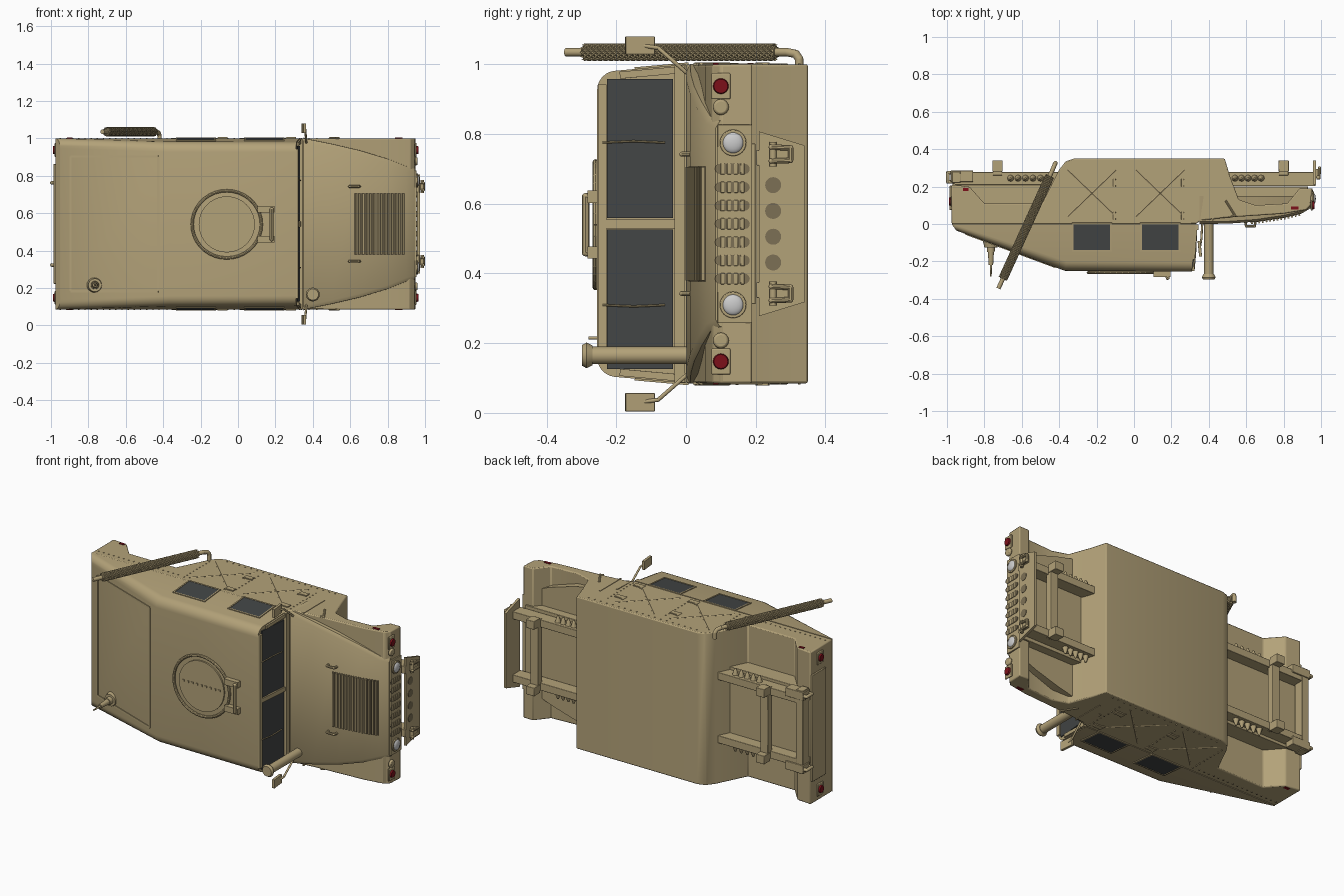
import bpy, bmesh, math
from mathutils import Vector, Matrix, Euler

if "Cube" in bpy.data.objects:
    bpy.data.objects.remove(bpy.data.objects["Cube"])

ZC = 0.5425  # mirror plane of the vehicle (it lies on its side)


def mat(name, c):
    m = bpy.data.materials.new(name)
    m.diffuse_color = (*c, 1)
    m.use_nodes = True
    m.node_tree.nodes["Principled BSDF"].inputs["Base Color"].default_value = m.diffuse_color
    return m


TAN = mat("tan", (0.45, 0.36, 0.19))
DARK = mat("dark_glass", (0.055, 0.06, 0.06))
RED = mat("red_lens", (0.2, 0.005, 0.01))
CLEAR = mat("clear_lens", (0.7, 0.7, 0.7))
SHADE = mat("shadow_tan", (0.2, 0.16, 0.09))


def finish(name, bm, m=TAN, bevel=0.0, smooth=True):
    bmesh.ops.recalc_face_normals(bm, faces=bm.faces[:])
    me = bpy.data.meshes.new(name)
    bm.to_mesh(me)
    bm.free()
    ob = bpy.data.objects.new(name, me)
    bpy.context.collection.objects.link(ob)
    me.materials.append(m)
    if bevel:
        b = ob.modifiers.new("Bevel", 'BEVEL')
        b.width, b.segments, b.limit_method = bevel, 2, 'ANGLE'
    if smooth:
        bpy.ops.object.select_all(action='DESELECT')
        ob.select_set(True)
        bpy.context.view_layer.objects.active = ob
        bpy.ops.object.shade_smooth_by_angle(angle=math.radians(35))
    return ob


def box(bm, c, s, rot=(0, 0, 0)):
    M = Matrix.Translation(c) @ Euler(rot).to_matrix().to_4x4() @ Matrix.Diagonal((*s, 1))
    bmesh.ops.create_cube(bm, size=1, matrix=M)


def rod(bm, a, b, r, r2=None, n=12):
    a, b = Vector(a), Vector(b)
    q = (b - a).to_track_quat('Z', 'Y').to_matrix().to_4x4()
    bmesh.ops.create_cone(bm, cap_ends=True, segments=n, radius1=r, radius2=r if r2 is None else r2,
                          depth=(b - a).length, matrix=Matrix.Translation((a + b) / 2) @ q)


def path(bm, pts, r, n=10):
    for a, b in zip(pts, pts[1:]):
        rod(bm, a, b, r, n=n)
    for p in pts[1:-1]:
        bmesh.ops.create_uvsphere(bm, u_segments=n, v_segments=6, radius=r, matrix=Matrix.Translation(p))


def prism(bm, pts, half):
    """Extrude an (x, y) profile across the width; half(y) is the half width."""
    lo = [bm.verts.new((x, y, ZC - half(y))) for x, y in pts]
    hi = [bm.verts.new((x, y, ZC + half(y))) for x, y in pts]
    bm.faces.new(lo)
    bm.faces.new(hi)
    for i in range(len(pts)):
        j = (i + 1) % len(pts)
        bm.faces.new((lo[i], lo[j], hi[j], hi[i]))


def width(y):
    return 0.4575 - 0.09 * max(0, -y)


# Lower body with wheel arches
bm = bmesh.new()
prism(bm, [(-.975, 0), (.33, 0), (.36, .02), (.5, .035), (.8, .055), (.92, .075), (.945, .10), (.95, .19), (.885, .19),
           (.82, .11), (.65, .1), (.56, .13), (.515, .25), (.485, .35), (-.32, .35), (-.365, .335), (-.4, .29),
           (-.49, .11), (-.8, .11), (-.88, .2), (-.975, .21)], width)
finish("lower_body", bm, bevel=0.006)

# Cabin with sloped back and rounded roof edges
bm = bmesh.new()
prism(bm, [(-.975, 0), (-.95, -.035), (-.37, -.25), (.31, -.255), (.33, 0)], width)
E = [e for e in bm.edges if all(v.co.y < -.02 for v in e.verts)
     and abs(e.verts[0].co.z - e.verts[1].co.z) < .1]
bmesh.ops.bevel(bm, geom=E, offset=.05, segments=6, profile=.5, affect='EDGES')
finish("cabin", bm)

# Hood, narrowing toward the grille
HOOD = [(.35, 0, .45), (.5, .002, .42), (.65, .012, .385), (.8, .034, .34), (.9, .058, .30), (.945, .085, .287)]
bm = bmesh.new()
rows = [[bm.verts.new((x, yy, ZC + s * (w + dw))) for s, yy, dw in
         ((-1, .15, .012), (-1, y + .012, .008), (-1, y, -.012), (1, y, -.012), (1, y + .012, .008), (1, .15, .012))]
        for x, y, w in HOOD]
for a, b in zip(rows, rows[1:]):
    for i in range(6):
        j = (i + 1) % 6
        bm.faces.new((a[i], a[j], b[j], b[i]))
bm.faces.new(rows[0])
bm.faces.new(rows[-1])
finish("hood", bm)


def hood_y(x):
    for (x0, y0, _), (x1, y1, _) in zip(HOOD, HOOD[1:]):
        if x0 <= x <= x1:
            return y0 + (y1 - y0) * (x - x0) / (x1 - x0)


# Hood louvre and lift handles
bm, bd = bmesh.new(), bmesh.new()
for i in range(14):
    x = .63 + i * .0195
    box(bm, (x, hood_y(x) - .004, ZC), (.009, .014, .325), (0, 0, .25))
    box(bd, (x, hood_y(x), ZC), (.021, .004, .33), (0, 0, .12))
finish("hood_louvre_slats", bm)
finish("hood_louvre_recess", bd, SHADE)
bm = bmesh.new()
for s in (-1, 1):
    z = ZC + s * .2
    path(bm, [(.595, .012, z), (.60, -.012, z), (.645, -.012, z), (.65, .012, z)], .007)
finish("hood_handles", bm)

# Grille, slots, headlights
bm, bd, bl = bmesh.new(), bmesh.new(), bmesh.new()
box(bm, (.945, .14, ZC), (.02, .10, .57))
for i in range(7):
    z = ZC + (i - 3) * .0525
    box(bd, (.956, .133, z), (.004, .07, .03))
    for s in (-1, 1):
        rod(bd, (.954, .133 + s * .035, z), (.958, .133 + s * .035, z), .015)
    for k in range(4):
        box(bm, (.957, .105 + k * .019, z), (.005, .012, .032))
for s in (-1, 1):
    z = ZC + s * .2325
    rod(bm, (.95, .135, z), (.962, .135, z), .038, n=24)
    bmesh.ops.create_uvsphere(bl, u_segments=20, v_segments=10, radius=.03,
                              matrix=Matrix.Translation((.96, .135, z)) @ Matrix.Diagonal((.4, 1, 1, 1)))
finish("grille", bm, bevel=.002)
finish("grille_slots", bd, SHADE)
finish("headlights", bl, CLEAR)

# Corner light panels, lenses and side markers
bm, br = bmesh.new(), bmesh.new()
for s in (-1, 1):
    for x, d in ((.95, 1), (-.975, -1)):
        box(bm, (x, .1 if d > 0 else .12, ZC + s * .395), (.01, .055, .075))
        rod(br, (x, .1 + .02 * (d < 0), ZC + s * .395), (x + d * .014, .1 + .02 * (d < 0), ZC + s * .395), .024, .02, 16)
    rod(bm, (.945, .1, ZC + s * .335), (.96, .1, ZC + s * .335), .024, .02, 16)
    box(br, (.86, .085, ZC + s * .456), (.04, .016, .01))
    box(br, (-.9, .185, ZC + s * .456), (.03, .016, .01))
finish("light_panels", bm, bevel=.004)
finish("red_lenses", br, RED)

# Windshield panes, frame, wipers
bm, bd = bmesh.new(), bmesh.new()
t = -math.atan2(.02, .25)
for s in (-1, 1):
    box(bd, (.322, -.132, ZC + s * .216), (.006, .19, .40), (0, 0, t))
    path(bm, [(.322, -.24, ZC + s * .233), (.33, -.15, ZC + s * .237), (.334, -.06, ZC + s * .233)], .003)
    box(bm, (.325, -.105, ZC + s * .434), (.014, .17, .02), (s * .09, 0, t))
box(bm, (.323, -.13, ZC), (.014, .22, .026), (0, 0, t))
box(bm, (.314, -.24, ZC), (.018, .024, .80), (0, 0, t))
box(bm, (.335, -.018, ZC), (.02, .03, .91))
finish("windshield_frame", bm)
finish("windshield_glass", bd, DARK)

# Side windows, frames, door braces, hinges, rivets
bm, bd, bf = bmesh.new(), bmesh.new(), bmesh.new()
for s in (-1, 1):
    for x in (-.225, .14):
        z = ZC + s * width(-.07)
        box(bd, (x, -.07, z), (.195, .14, .006), (s * .09, 0, 0))
        for k in (-1, 1):
            box(bf, (x, -.07 + k * .073, ZC + s * width(-.07 + k * .073)), (.215, .008, .010), (s * .09, 0, 0))
            box(bf, (x + k * .102, -.07, z), (.008, .146, .010), (s * .09, 0, 0))
        z = ZC + s * .4555
        for y0, y1 in ((.04, .29), (.29, .04)):
            rod(bf, (x - .13, y0, z), (x + .13, y1, z), .005, n=6)
        for hy in (.045, .22):
            box(bm, (x + .145, hy, z), (.05, .03, .016))
            rod(bm, (x + .12, hy - .02, z), (x + .12, hy + .02, z), .008)
    z = ZC + s * .4575
    spots = [(-.95 + i * .033, .035) for i in range(17)] + [(-.30 + i * .04, .325) for i in range(19)]
    spots += [(x, .03 + i * .03) for i in range(9) for x in (-.38, -.055, .33)]
    for x, y in spots:
        rod(bm, (x, y, z - .004), (x, y, z + .003), .004, n=6)
    path(bm, [(.49, .125, z), (.54, .045, z), (.52, .04, z)], .006)
    box(bm, (.42, .12, z), (.008, .2, .006))
finish("door_hinges_and_rivets", bm)
finish("side_window_frames", bf, smooth=False)
finish("side_windows", bd, DARK)

# Raised frame of the sloping rear hatch
bm = bmesh.new()
a = math.atan2(-.215, .58)
for k in (-1, 1):
    box(bm, (-.66, -.1425, ZC + k * .36), (.5, .008, .012), (0, 0, a))
    box(bm, (-.66 + k * .235, -.1425 - k * .087, ZC), (.012, .008, .72), (0, 0, a))
finish("rear_hatch_frame", bm)

# Plain round roof hatch with a raised rim, handle bar and hinge blocks
bm = bmesh.new()
c = Vector((-.06, 0, .54))
path(bm, [c + Vector((.185 * math.cos(i * math.tau / 36), -.26, .18 * math.sin(i * math.tau / 36)))
          for i in range(37)], .008, 8)
rod(bm, c + Vector((0, -.24, 0)), c + Vector((0, -.262, 0)), .15, n=40)
for s in (-1, 1):
    box(bm, (.15, -.268, .54 + s * .08), (.09, .03, .035))
path(bm, [(.18, -.25, .46), (.18, -.288, .46), (.18, -.288, .62), (.18, -.25, .62)], .011, 8)
for i in range(9):
    box(bm, (-.18 + i * .03, -.263, .545), (.012, .006, .012))
finish("roof_hatch", bm)

# Air intake stack on the hood
bm = bmesh.new()
x, z = .40, .165
rod(bm, (x, .04, z), (x, -.28, z), .025, n=24)
rod(bm, (x, -.268, z), (x, -.285, z), .028, .037, 24)
rod(bm, (x, -.285, z), (x, -.298, z), .037, .03, 24)
finish("intake_stack", bm)

# Antenna base on the rear slope
bm = bmesh.new()
x, z = -.765, .215
for y0, y1, r, r2 in ((-.08, -.125, .045, .035), (-.125, -.15, .022, .02), (-.15, -.22, .016, .012), (-.22, -.28, .006, .004)):
    rod(bm, (x, y0, z), (x, y1, z), r, r2, 20)
finish("antenna_base", bm)

# Exhaust pipe with perforated sleeve
bm = bmesh.new()
A, B = Vector((-.435, .29, 1.035)), Vector((-.725, -.345, 1.035))
path(bm, [(-.42, .325, .98), (-.42, .325, 1.015), (-.425, .315, 1.03), A, B], .012, 14)
rod(bm, A.lerp(B, .05), A.lerp(B, .92), .018, n=16)
finish("exhaust_pipe", bm)
bm = bmesh.new()
q = (B - A).to_track_quat('Z', 'Y')
N, R = 12, 70
tube = [[bm.verts.new(A.lerp(B, .05 + .87 * r / R) + q @ Vector((
    .022 * math.cos((i + r % 2 / 2) * math.tau / N), .022 * math.sin((i + r % 2 / 2) * math.tau / N), 0)))
    for i in range(N)] for r in range(R + 1)]
for r in range(R - 1):  # diamond cells
    for i in range(N):
        k = (i + 1) % N if r % 2 else i
        bm.faces.new((tube[r][i], tube[r + 1][k], tube[r + 2][i], tube[r + 1][k - 1]))
w = finish("exhaust_sleeve", bm, smooth=False).modifiers.new("Wire", 'WIREFRAME')
w.thickness = .006

# Side mirrors on bent arms
bm = bmesh.new()
for s in (-1, 1):
    box(bm, (.352, -.132, ZC + s * .512), (.016, .084, .052), (0, 0, .1))
    path(bm, [(.352, -.13, ZC + s * .512), (.36, -.08, ZC + s * .505), (.365, 0, ZC + s * .435), (.37, .03, ZC + s * .43)], .006)
finish("side_mirrors", bm, bevel=.004)

# Chassis: central tunnels, rails, cross members, springs
bm = bmesh.new()
box(bm, (-.68, .15, ZC), (.56, .12, .46))
box(bm, (.70, .14, ZC), (.46, .12, .46))
for s in (-1, 1):
    z = ZC + s * .19
    box(bm, (-.68, .24, z), (.58, .075, .045))
    box(bm, (.72, .24, z), (.5, .075, .045))
    for i in range(5):
        for x in (-.66 + i * .04, .54 + i * .035):
            rod(bm, (x, .245, ZC + s * .2), (x, .245, ZC + s * .25), .022, .006, 8)
for x in (-.73, .8):
    box(bm, (x, .28, ZC), (.05, .04, .43))
    for s in (-1, 1):
        box(bm, (x, .31, ZC + s * .2), (.055, .06, .05))
finish("chassis_frame", bm, bevel=.004)

# Rear bumper with hooks
bm = bmesh.new()
box(bm, (-.95, .25, ZC), (.045, .06, .5))
box(bm, (-.98, .14, ZC), (.012, .13, .64))
for s in (-1, 1):
    box(bm, (-.92, .255, ZC + s * .22), (.12, .06, .05))
    path(bm, [(-.96, .225, ZC + s * .22), (-.995, .225, ZC + s * .22), (-.995, .275, ZC + s * .22), (-.96, .275, ZC + s * .22)], .01)
finish("rear_bumper", bm, bevel=.003)

# Front bumper plate with round holes and tow shackles
bm, bd = bmesh.new(), bmesh.new()
vs = [[bm.verts.new((x, y, ZC + s * h)) for y, h, s in
       ((.21, .265, -1), (.34, .225, -1), (.34, .225, 1), (.21, .265, 1))] for x in (.958, .972)]
bm.faces.new(vs[0])
bm.faces.new(vs[1])
for i in range(4):
    j = (i + 1) % 4
    bm.faces.new((vs[0][i], vs[0][j], vs[1][j], vs[1][i]))
    z = ZC + (i - 1.5) * .074
    rod(bd, (.97, .25, z), (.974, .25, z), .023, n=20)
for s in (-1, 1):
    z = ZC + s * .2
    box(bm, (.978, .27, z), (.02, .05, .04))
    path(bm, [(.975, .245, z - .02), (.99, .245, z - .02), (.992, .3, z - .018), (.992, .3, z + .018),
              (.99, .245, z + .02), (.975, .245, z + .02)], .008)
    rod(bm, (.985, .25, z - .035), (.985, .25, z + .035), .01)
finish("front_bumper", bm)
finish("bumper_holes", bd, SHADE)
